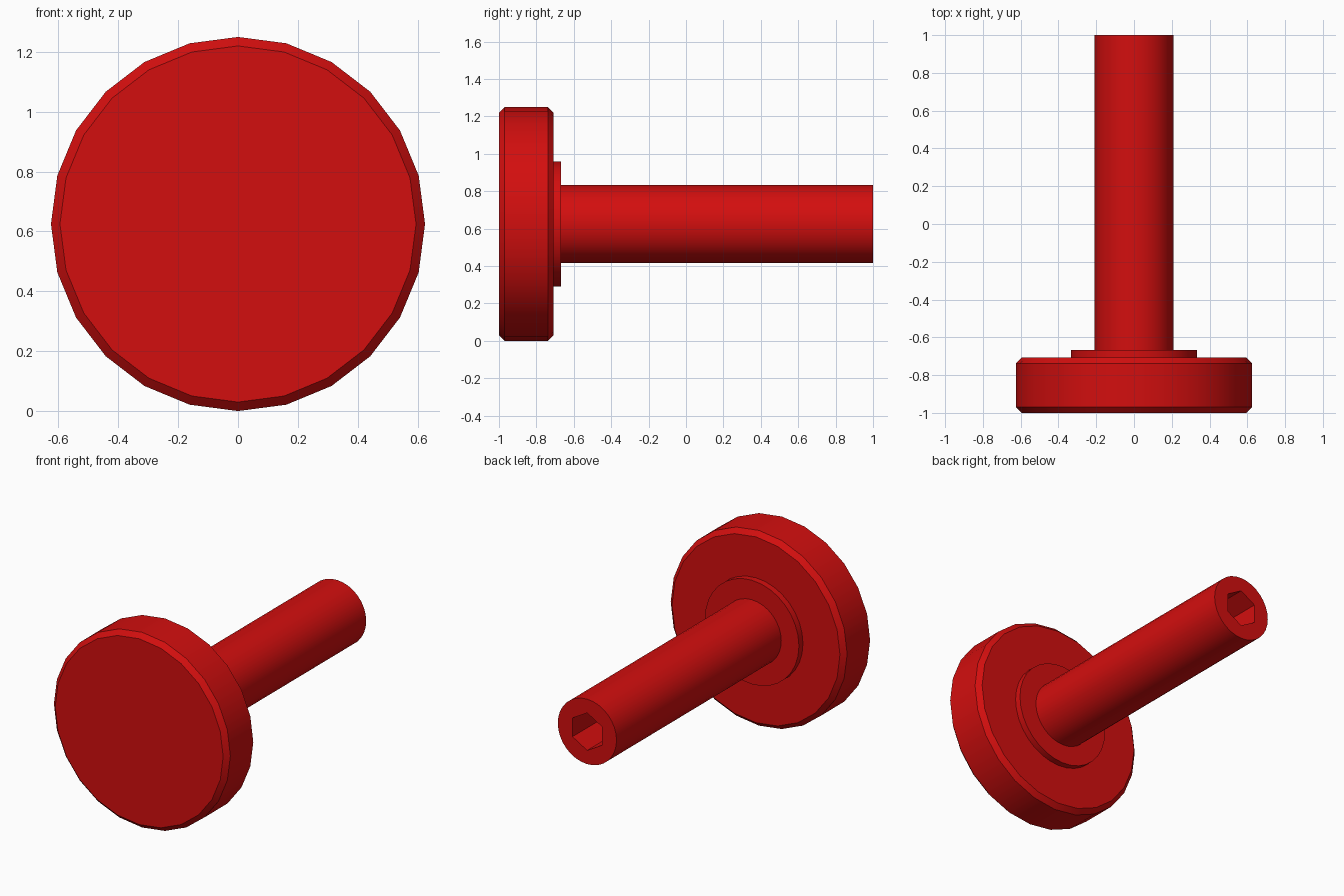
import bpy, bmesh, math

if "Cube" in bpy.data.objects:
    bpy.data.objects.remove(bpy.data.objects["Cube"], do_unlink=True)

AXIS_Z = 0.625  # height of the screw's axis

red = bpy.data.materials.new("red")
red.diffuse_color = (0.65, 0.0045, 0.0045, 1)
red.use_nodes = True
red.node_tree.nodes["Principled BSDF"].inputs["Base Color"].default_value = (0.65, 0.0045, 0.0045, 1)


def turned(name, profile, sides):
    """Closed solid turned around the y axis from (radius, y) points."""
    bm = bmesh.new()
    rings = []
    for r, y in profile:
        ring = []
        for i in range(sides):
            a = 2 * math.pi * i / sides
            ring.append(bm.verts.new((r * math.sin(a), y, AXIS_Z + r * math.cos(a))))
        rings.append(ring)
    for a, b in zip(rings, rings[1:]):
        for i in range(sides):
            j = (i + 1) % sides
            bm.faces.new((a[i], a[j], b[j], b[i]))
    bm.faces.new(rings[0])
    bm.faces.new(rings[-1])
    bmesh.ops.recalc_face_normals(bm, faces=bm.faces)
    mesh = bpy.data.meshes.new(name)
    bm.to_mesh(mesh)
    bm.free()
    mesh.materials.append(red)
    obj = bpy.data.objects.new(name, mesh)
    bpy.context.collection.objects.link(obj)
    return obj


def select(obj):
    bpy.ops.object.select_all(action="DESELECT")
    obj.select_set(True)
    bpy.context.view_layer.objects.active = obj


# Round head with chamfered rims
head = turned("head", [(0.595, -1), (0.625, -0.97), (0.625, -0.738), (0.595, -0.708)], 24)

# Thin collar behind the head
collar = turned("collar", [(0.333, -0.72), (0.333, -0.667)], 32)

# Shaft with a hexagonal socket in its end
shaft = turned("shaft", [(0.208, -0.68), (0.208, 1)], 32)
cutter = turned("socket_cutter", [(0.12, 0.75), (0.12, 1.1)], 6)
cutter.hide_render = True
cut = shaft.modifiers.new("socket", "BOOLEAN")
cut.operation = "DIFFERENCE"
cut.solver = "EXACT"
cut.object = cutter
select(shaft)
bpy.ops.object.modifier_apply(modifier=cut.name)
bpy.data.objects.remove(cutter, do_unlink=True)

# Smooth round walls, sharp rims
for part in (head, collar, shaft):
    select(part)
    bpy.ops.object.shade_smooth_by_angle(angle=math.radians(30))
